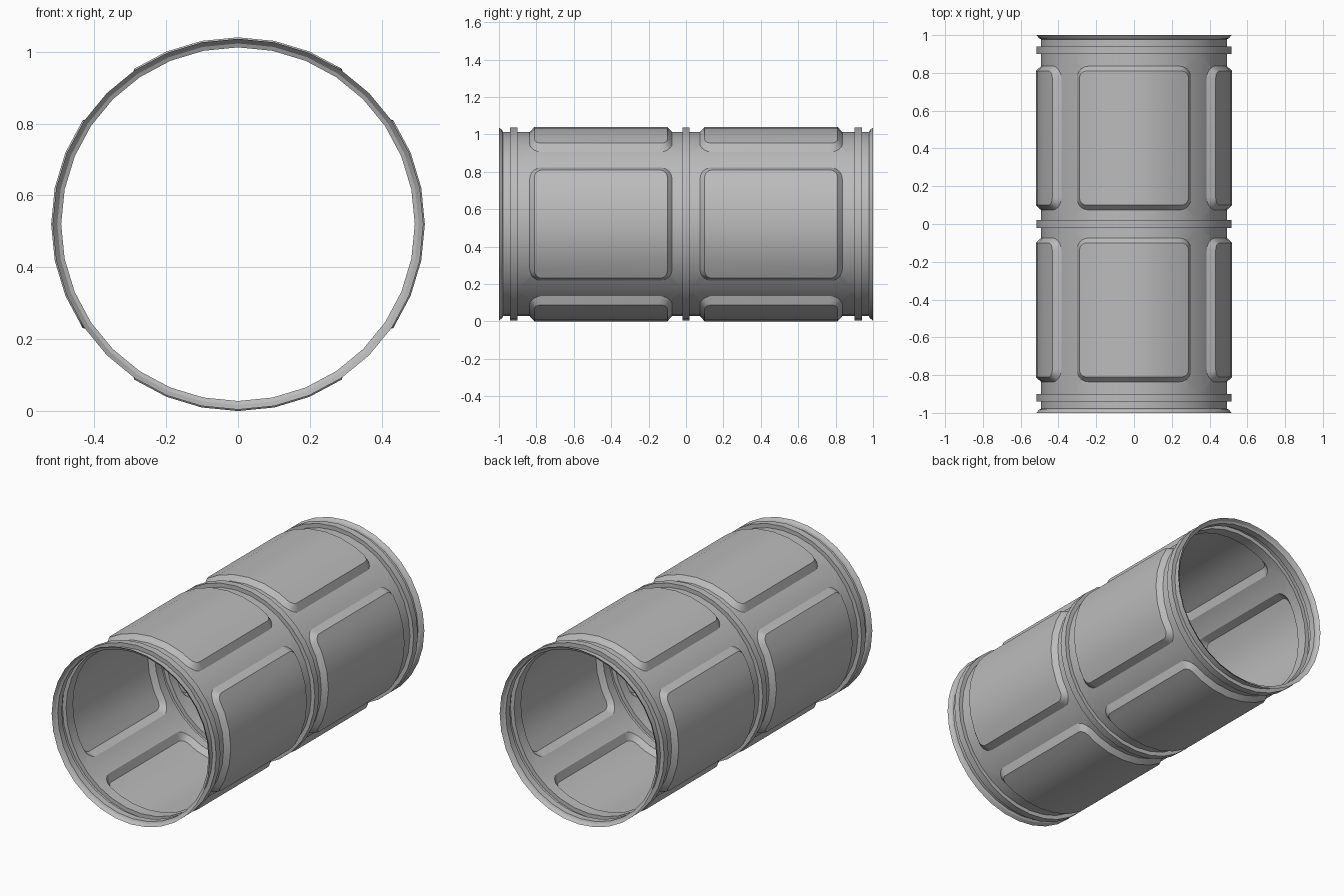
import bpy, bmesh
from math import sin, cos, pi, radians
from mathutils import Vector

SEGS = 32
STEP = 2 * pi / SEGS
AXIS_Z = 0.52          # height of the tube axis
R_BASE, R_RING, R_PANEL = 0.492, 0.516, 0.52
CELL_Y = (0.02, 0.90)  # length covered by one embossed section

cube = bpy.data.objects.get("Cube")
if cube:
    bpy.data.objects.remove(cube, do_unlink=True)

steel = bpy.data.materials.new("grey_metal")
steel.use_nodes = True
GREY = (0.5, 0.5, 0.5, 1)
steel.diffuse_color = GREY
steel.node_tree.nodes["Principled BSDF"].inputs["Base Color"].default_value = GREY


def wrap(angle, y, r):
    """Point on the many-sided tube, angle measured from the top."""
    off = (angle + 1e-6) % STEP - STEP / 2
    r *= cos(STEP / 2) / cos(off)
    return Vector((r * sin(angle), y, AXIS_Z + r * cos(angle)))


def finish(bm, name):
    bmesh.ops.remove_doubles(bm, verts=bm.verts, dist=0.0003)
    bmesh.ops.recalc_face_normals(bm, faces=bm.faces)
    axis = Vector((0, 0, AXIS_Z))
    facing = 0
    for f in bm.faces:
        out = f.calc_center_median() - axis
        out.y = 0
        facing += f.normal.dot(out) * f.calc_area()
    if facing < 0:
        bmesh.ops.reverse_faces(bm, faces=bm.faces)
    mesh = bpy.data.meshes.new(name)
    bm.to_mesh(mesh)
    bm.free()
    mesh.materials.append(steel)
    obj = bpy.data.objects.new(name, mesh)
    bpy.context.collection.objects.link(obj)
    bpy.ops.object.select_all(action='DESELECT')
    obj.select_set(True)
    bpy.context.view_layer.objects.active = obj
    bpy.ops.object.shade_smooth_by_angle(angle=radians(28))


def revolve(profile, name):
    """Turn a (y, radius) profile around the tube axis."""
    bm = bmesh.new()
    rows = [[bm.verts.new(wrap(i * STEP, y, r)) for i in range(SEGS)]
            for y, r in profile]
    for a, b in zip(rows, rows[1:]):
        for i in range(SEGS):
            j = (i + 1) % SEGS
            bm.faces.new((a[i], a[j], b[j], b[i]))
    finish(bm, name)


def rounded_loop(half_a, half_y, rad_a, rad_y, mid_y, h, n=5):
    """Rounded rectangle in unrolled space: (angle, y, height)."""
    pts = []
    for k, (sx, sy) in enumerate(((1, 1), (-1, 1), (-1, -1), (1, -1))):
        for i in range(n + 1):
            t = (k + i / n) * pi / 2
            pts.append(Vector((sx * (half_a - rad_a) + rad_a * cos(t),
                               mid_y + sy * (half_y - rad_y) + rad_y * sin(t), h)))
    return pts


def embossed_section(name, sign):
    """Four raised rounded panels around half of the tube."""
    mid_y = sum(CELL_Y) / 2 - 0.005
    top = rounded_loop(radians(33.75), 0.355, 0.08, 0.04, mid_y, 1)
    foot = rounded_loop(radians(38.2), 0.381, 0.158, 0.066, mid_y, 0)
    n = len(top) // 4
    corners = [Vector((sx * pi / 4, CELL_Y[sy], 0))
               for sx, sy in ((1, 1), (-1, 1), (-1, 0), (1, 0))]
    bm = bmesh.new()
    for quarter in range(4):
        cell = bmesh.new()
        vt = [cell.verts.new(p) for p in top]
        vf = [cell.verts.new(p) for p in foot]
        vc = [cell.verts.new(p) for p in corners]
        cell.faces.new(vt)
        for i in range(len(vt)):
            j = (i + 1) % len(vt)
            cell.faces.new((vf[i], vf[j], vt[j], vt[i]))
            a, b = vc[i // n], vc[j // n]
            cell.faces.new((a, vf[j], vf[i]) if a is b else (a, b, vf[j], vf[i]))
        # cut along every edge line of the tube so the sheet can bend there
        for k in range(-3, 4):
            bmesh.ops.bisect_plane(
                cell, geom=cell.verts[:] + cell.edges[:] + cell.faces[:],
                plane_co=(k * STEP, 0, 0), plane_no=(1, 0, 0), dist=1e-5)
        made = {}
        for v in cell.verts:
            r = R_BASE + (R_PANEL - R_BASE) * v.co.z
            made[v] = bm.verts.new(
                wrap(v.co.x + quarter * pi / 2, sign * v.co.y, r))
        for f in cell.faces:
            bm.faces.new([made[v] for v in f.verts])
        cell.free()
    finish(bm, name)


# Middle hoop
revolve([(-0.02, R_BASE), (-0.02, R_RING), (0.02, R_RING), (0.02, R_BASE)],
        "middle_hoop")

# Both halves: embossed wall, end hoop and flared lip
for side, sign in (("front", -1), ("back", 1)):
    embossed_section(side + "_embossed_wall", sign)
    lip = [(0.90, R_BASE), (0.90, R_RING), (0.94, R_RING), (0.94, R_BASE),
           (0.978, R_BASE), (0.983, 0.503), (1.0, R_RING)]
    revolve([(sign * y, r) for y, r in lip], side + "_hoop_and_lip")
